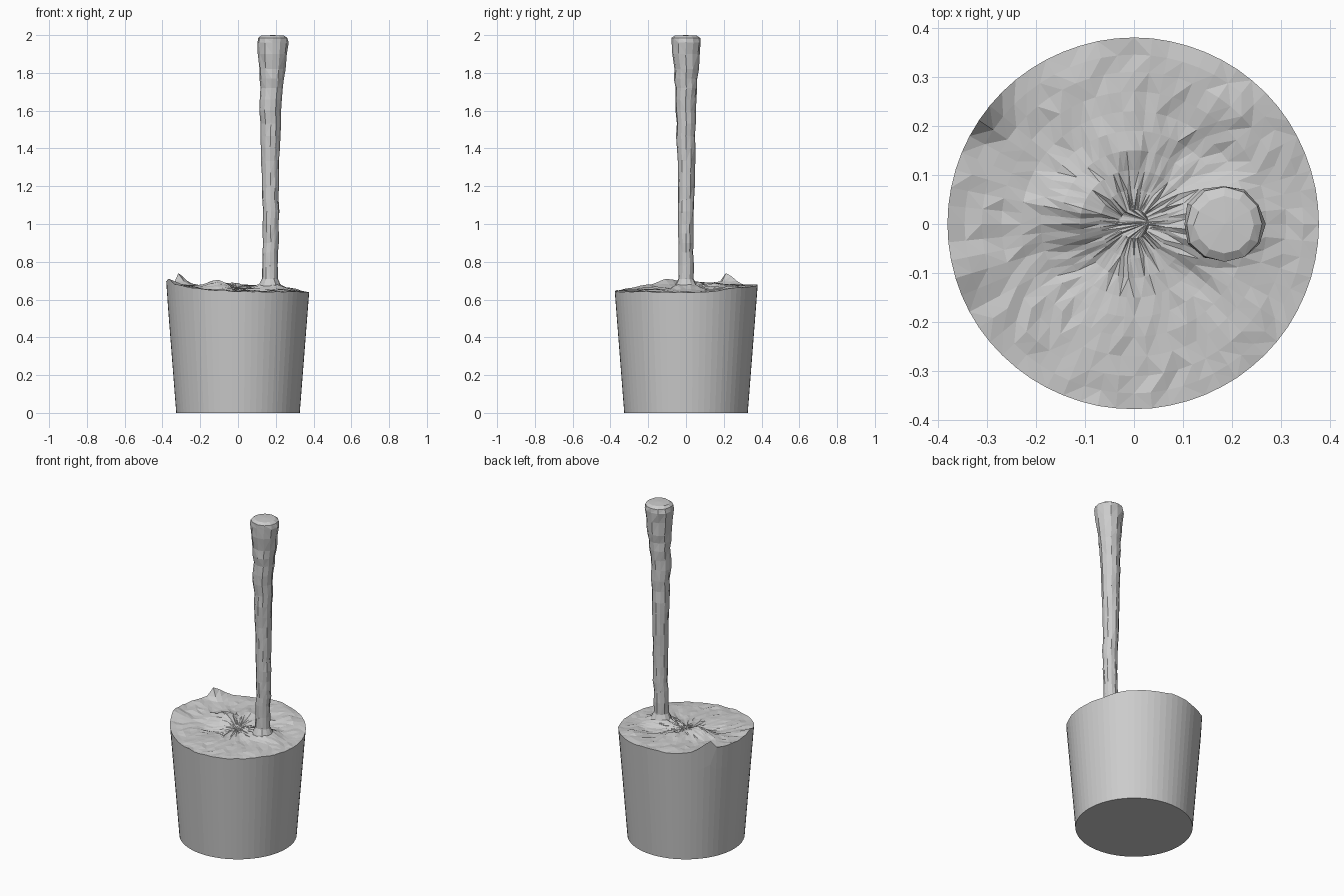
import bpy, bmesh, math, random
from mathutils import Vector

if "Cube" in bpy.data.objects:
    bpy.data.objects.remove(bpy.data.objects["Cube"])

random.seed(4)


def finish(name, bm):
    bmesh.ops.triangulate(bm, faces=bm.faces[:])
    bmesh.ops.recalc_face_normals(bm, faces=bm.faces[:])
    me = bpy.data.meshes.new(name)
    bm.to_mesh(me)
    bm.free()
    ob = bpy.data.objects.new(name, me)
    bpy.context.collection.objects.link(ob)
    return ob


def bridge(bm, lower, upper):
    n = len(lower)
    for i in range(n):
        j = (i + 1) % n
        bm.faces.new((lower[i], lower[j], upper[j], upper[i]))


# Soil bumps: x, y, height, width
BUMPS = [
    (-0.11, 0.03, 0.045, 0.05), (-0.02, 0.15, 0.022, 0.05),
    (0.17, 0.0, 0.05, 0.06), (-0.12, -0.08, -0.02, 0.06),
    (0.16, 0.13, -0.015, 0.05), (0.2, 0.22, 0.018, 0.07),
    (0.25, -0.2, 0.012, 0.06), (-0.05, 0.27, 0.012, 0.08),
    (-0.31, 0.22, 0.055, 0.022), (-0.36, -0.1, 0.025, 0.03),
    (-0.28, 0.25, 0.02, 0.03), (0.12, -0.09, -0.012, 0.04),
    (0.1, 0.37, 0.012, 0.1),
]


def soil_height(x, y):
    z = 0.655 - 0.04 * x + 0.025 * y + 0.22 * min(x + 0.1, 0) ** 2
    z += 0.2 * min(x + 0.2, 0) ** 2
    for bx, by, h, w in BUMPS:
        z += h * math.exp(-((x - bx) ** 2 + (y - by) ** 2) / (2 * w * w))
    return z + random.uniform(-0.004, 0.004)


# Tapered tub filled with lumpy soil
SIDES = 64
bm = bmesh.new()
angles = [2 * math.pi * i / SIDES for i in range(SIDES)]
rim_z = [soil_height(0.38 * math.cos(a), 0.38 * math.sin(a)) for a in angles]
previous = None
for k in range(6):
    t = k / 5
    ring = []
    for a, top in zip(angles, rim_z):
        z = top * t
        r = 0.327 + 0.053 * min(z / 0.68, 1)
        ring.append(bm.verts.new((r * math.cos(a), r * math.sin(a), z)))
    if previous:
        bridge(bm, previous, ring)
    else:
        bm.faces.new(ring)
    previous = ring
for r in (0.345, 0.31, 0.27, 0.23, 0.19, 0.15, 0.11, 0.07, 0.03):
    ring = []
    for a in angles[::1]:
        x, y = r * math.cos(a), r * math.sin(a)
        ring.append(bm.verts.new((x, y, soil_height(x, y))))
    bridge(bm, previous, ring)
    previous = ring
bm.faces.new(previous)
finish("tub_of_soil", bm)

# Knobbly stick: z, centre x, half width
PROFILE = [
    (0.62, 0.172, 0.075), (0.675, 0.172, 0.060), (0.71, 0.172, 0.043),
    (0.85, 0.171, 0.041), (1.0, 0.172, 0.043), (1.2, 0.171, 0.045),
    (1.4, 0.170, 0.050), (1.6, 0.173, 0.057), (1.72, 0.174, 0.060),
    (1.82, 0.179, 0.069), (1.9, 0.182, 0.077), (1.96, 0.185, 0.083),
    (1.985, 0.185, 0.079), (1.997, 0.185, 0.060),
]
bm = bmesh.new()
previous = None
layers = []
for (z0, c0, r0), (z1, c1, r1) in zip(PROFILE, PROFILE[1:]):
    steps = max(1, round((z1 - z0) / 0.06))
    for s in range(steps):
        t = s / steps
        layers.append((z0 + (z1 - z0) * t, c0 + (c1 - c0) * t, r0 + (r1 - r0) * t))
layers.append(PROFILE[-1])
for z, cx, r in layers:
    ring = []
    wobble_x, wobble_y = (random.uniform(-0.003, 0.003) for _ in range(2))
    for i in range(12):
        a = 2 * math.pi * i / 12
        rr = r * random.uniform(0.95, 1.04)
        ring.append(bm.verts.new((cx + wobble_x + rr * math.cos(a),
                                  wobble_y + 0.96 * rr * math.sin(a), z)))
    if previous:
        bridge(bm, previous, ring)
    else:
        bm.faces.new(ring)
    previous = ring
# Slightly domed cut end
tip = bm.verts.new((0.185, 0, 2.0))
for i in range(12):
    bm.faces.new((previous[i], previous[(i + 1) % 12], tip))
finish("stick", bm)
